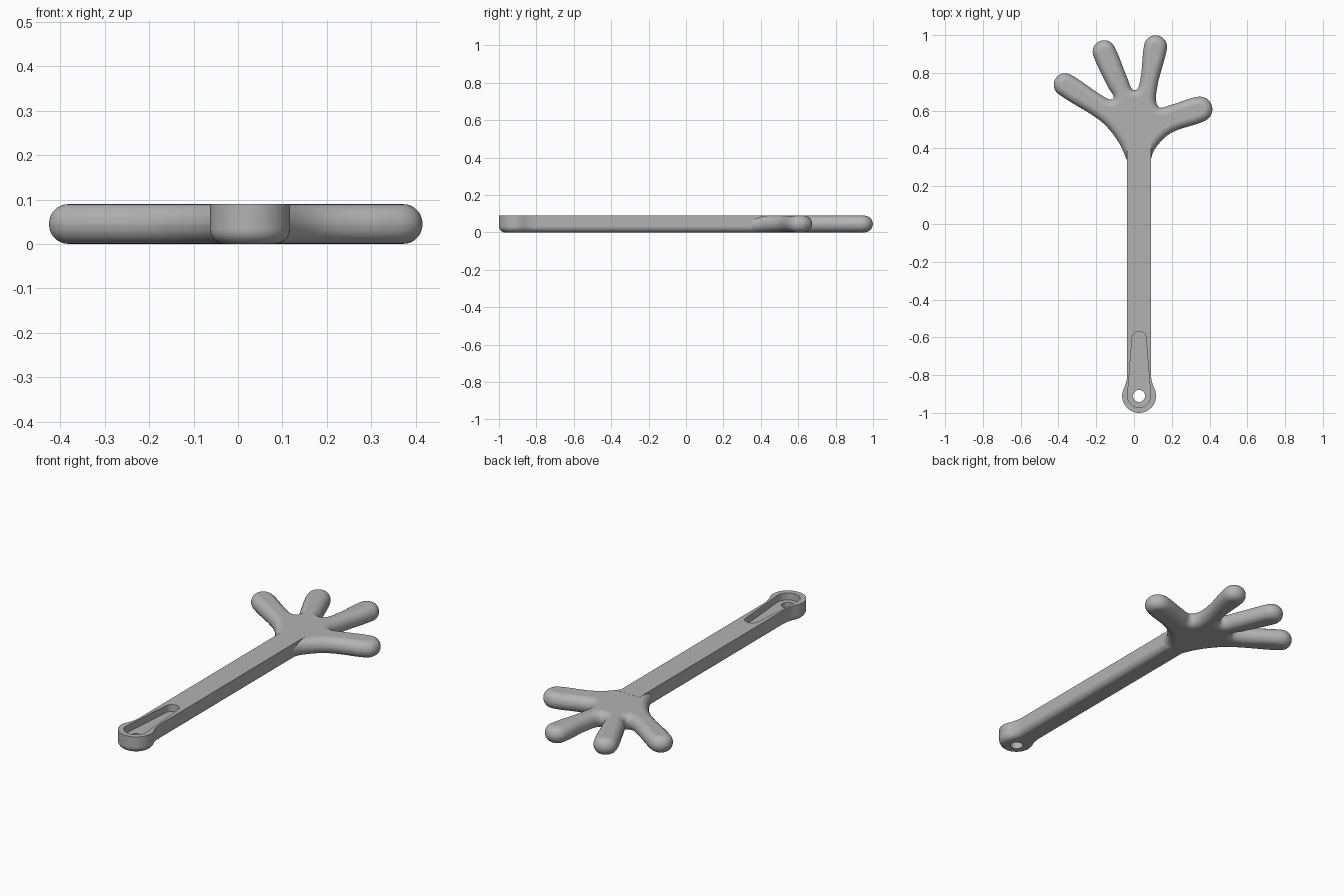
import bpy, bmesh
from math import sin, cos, radians, sqrt, atan2, pi
from mathutils import Vector
from mathutils.geometry import interpolate_bezier

cube = bpy.data.objects.get("Cube")
if cube:
    bpy.data.objects.remove(cube, do_unlink=True)

grey = bpy.data.materials.new("matte grey")
grey.use_nodes = True
colour = (0.45, 0.45, 0.45, 1)
grey.diffuse_color = colour
grey.node_tree.nodes["Principled BSDF"].inputs["Base Color"].default_value = colour


def arc(cx, cy, r, start, end, n):
    """Points along an arc, angles in degrees."""
    steps = [radians(start + (end - start) * i / n) for i in range(n + 1)]
    return [(cx + r * cos(a), cy + r * sin(a)) for a in steps]


def smooth_loop(points, steps=6):
    """Closed smooth outline through the points."""
    pts = [Vector((x, y, 0)) for x, y in points]
    n = len(pts)
    tan = [(pts[(i + 1) % n] - pts[i - 1]).normalized() for i in range(n)]
    out = []
    for i in range(n):
        j = (i + 1) % n
        h = (pts[j] - pts[i]).length / 3
        seg = interpolate_bezier(pts[i], pts[i] + tan[i] * h,
                                 pts[j] - tan[j] * h, pts[j], steps + 1)
        out += [(p.x, p.y) for p in seg[:-1]]
    return out


def prism(name, outline, z0, z1, round_bottom=0, round_top=0):
    """Extruded outline with rounded rims."""
    bm = bmesh.new()
    base = bm.faces.new([bm.verts.new((x, y, z0)) for x, y in outline])
    ext = bmesh.ops.extrude_face_region(bm, geom=[base])
    moved = [v for v in ext["geom"] if isinstance(v, bmesh.types.BMVert)]
    bmesh.ops.translate(bm, verts=moved, vec=(0, 0, z1 - z0))
    bmesh.ops.recalc_face_normals(bm, faces=bm.faces[:])
    for z, r in ((z0, round_bottom), (z1, round_top)):
        if r:
            rim = [e for e in bm.edges if all(abs(v.co.z - z) < 1e-5 for v in e.verts)]
            bmesh.ops.bevel(bm, geom=rim, offset=r, segments=7, profile=0.5,
                            affect='EDGES', clamp_overlap=False)
    mesh = bpy.data.meshes.new(name)
    bm.to_mesh(mesh)
    bm.free()
    obj = bpy.data.objects.new(name, mesh)
    bpy.context.collection.objects.link(obj)
    mesh.materials.append(grey)
    return obj


def select(obj):
    bpy.ops.object.select_all(action='DESELECT')
    obj.select_set(True)
    bpy.context.view_layer.objects.active = obj


def cut(obj, cutter):
    cutter.hide_render = True
    mod = obj.modifiers.new("cut", 'BOOLEAN')
    mod.operation, mod.solver, mod.object = 'DIFFERENCE', 'EXACT', cutter
    select(obj)
    bpy.ops.object.modifier_apply(modifier=mod.name)
    bpy.data.objects.remove(cutter, do_unlink=True)


def finish(obj):
    select(obj)
    bpy.ops.object.shade_smooth_by_angle(angle=radians(35))
    mod = obj.modifiers.new("even shading", 'WEIGHTED_NORMAL')
    mod.keep_sharp = True


# Handle: straight bar flowing into a round end
CX, CY, HALF, KNOB, FILLET = 0.027, -0.91, 0.063, 0.09, 0.17
TOP = 0.09
rise = sqrt((KNOB + FILLET) ** 2 - (HALF + FILLET) ** 2)
turn = atan2(rise, HALF + FILLET) * 180 / pi
outline = [(CX - HALF, 0.45)]
outline += arc(CX - HALF - FILLET, CY + rise, FILLET, 0, -turn, 8)
outline += arc(CX, CY, KNOB, 180 - turn, 360 + turn, 40)[1:]
outline += arc(CX + HALF + FILLET, CY + rise, FILLET, 180 + turn, 180, 8)[1:]
outline += [(CX + HALF, 0.45)]
handle = prism("handle", outline, 0, TOP, round_bottom=0.033)

# Tapered recess and hanging hole
recess = arc(CX, CY, 0.061, 176, 364, 32) + arc(CX, -0.605, 0.037, 4, 176, 20)
cut(handle, prism("recess_cutter", recess, 0.052, 0.2))
hole = arc(CX, CY, 0.032, 0, 360, 32)[:-1]
cut(handle, prism("hole_cutter", hole, -0.1, 0.2))
finish(handle)


# Hand: four spread fingers with soft webs, fully rounded rim
def fingertip(x, y, angle, r=0.061):
    return arc(x, y, r, angle - 90, angle + 90, 4)


hand_outline = [(0.06, 0.25), (0.087, 0.335), (0.112, 0.4), (0.198, 0.483)]
hand_outline += fingertip(0.347, 0.607, 17, 0.068)
hand_outline += [(0.19, 0.629), (0.128, 0.622), (0.122, 0.72)]
hand_outline += fingertip(0.114, 0.938, 79)
hand_outline += [(0.034, 0.77), (0.004, 0.708), (-0.034, 0.77)]
hand_outline += fingertip(-0.158, 0.912, 113)
hand_outline += [(-0.135, 0.72), (-0.11, 0.664), (-0.158, 0.673)]
hand_outline += fingertip(-0.364, 0.737, 148)
hand_outline += [(-0.18, 0.548), (-0.09, 0.447), (-0.036, 0.335), (-0.006, 0.25)]
hand = prism("hand", smooth_loop(hand_outline), 0.0004, TOP - 0.0004,
             round_bottom=0.043, round_top=0.043)
finish(hand)
